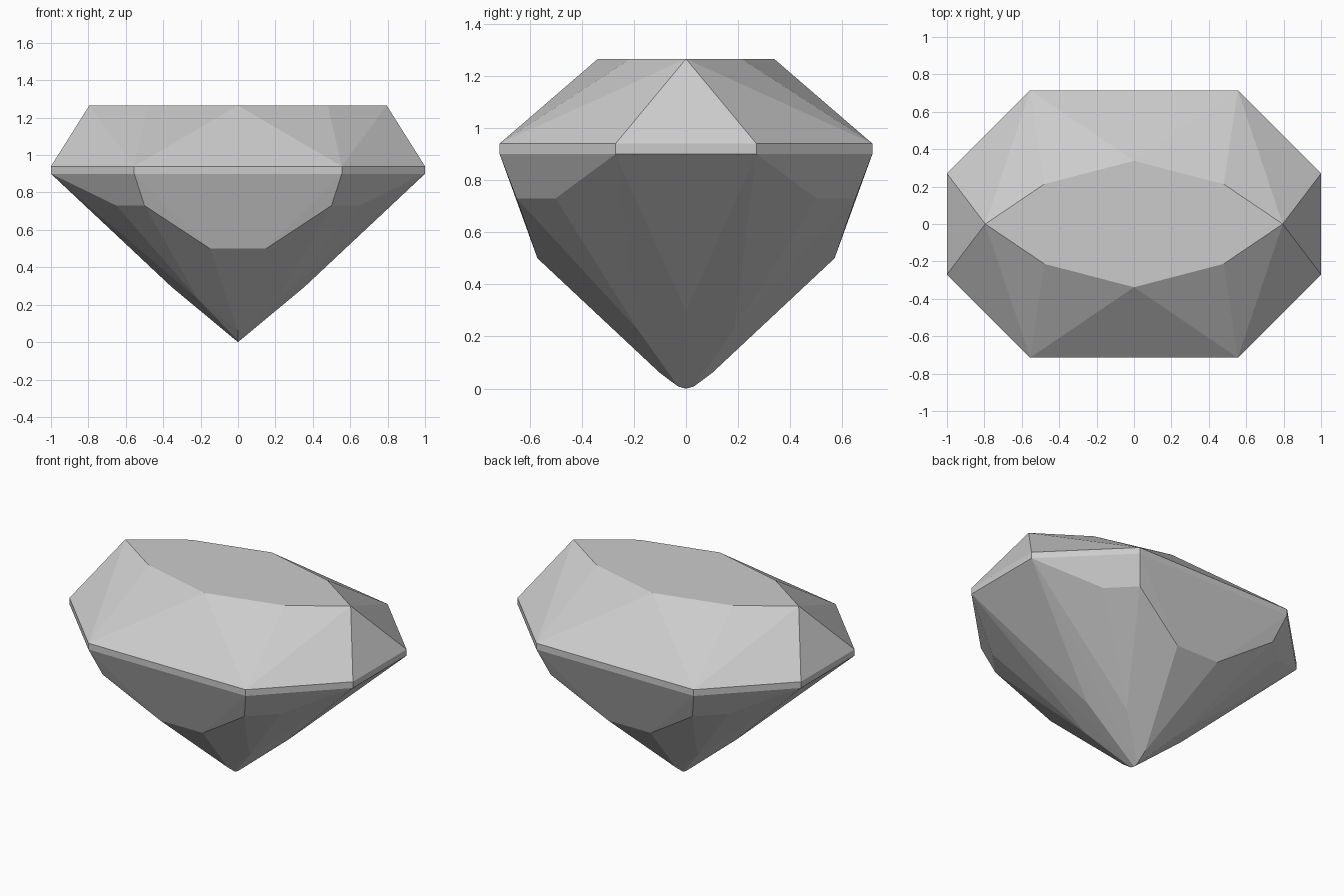
import bpy
import bmesh
import math

cube = bpy.data.objects.get("Cube")
if cube:
    bpy.data.objects.remove(cube, do_unlink=True)

stone = bpy.data.materials.new("pale_grey_stone")
stone.use_nodes = True
GREY = (0.6, 0.6, 0.6, 1.0)
stone.diffuse_color = GREY
stone.node_tree.nodes["Principled BSDF"].inputs["Base Color"].default_value = GREY

# One quarter of the facet corners; the rest follow by mirroring
TABLE = [(0.795, 0, 1.265), (0.48, 0.213, 1.265), (0, 0.338, 1.265)]
GIRDLE = [(x, y, z) for z in (0.90, 0.94) for x, y in ((1, 0.27), (0.555, 0.715))]
PAVILION = [(0.65, 0.5, 0.73), (0.5, 0.65, 0.73), (0.15, 0.57, 0.5),
            (0.355, 0, 0.295), (0.21, 0.184, 0.225)]
TIP = [(0, 0.1, 0.06), (0, 0.03, 0.008), (0, 0, 0)]


def mirrored(points):
    """Mirror points across x and y without duplicates."""
    return sorted({(sx * x + 0.0, sy * y + 0.0, z)
                   for x, y, z in points for sx in (-1, 1) for sy in (-1, 1)})


# Faceted gem: flat facets stretched over the corners
bm = bmesh.new()
for point in mirrored(TABLE + GIRDLE + PAVILION + TIP):
    bm.verts.new(point)
bmesh.ops.convex_hull(bm, input=bm.verts[:])
bmesh.ops.dissolve_limit(bm, angle_limit=math.radians(1),
                         verts=bm.verts[:], edges=bm.edges[:])
bmesh.ops.recalc_face_normals(bm, faces=bm.faces[:])
mesh = bpy.data.meshes.new("cut_gem")
bm.to_mesh(mesh)
bm.free()
mesh.materials.append(stone)
gem = bpy.data.objects.new("cut_gem", mesh)
bpy.context.collection.objects.link(gem)
